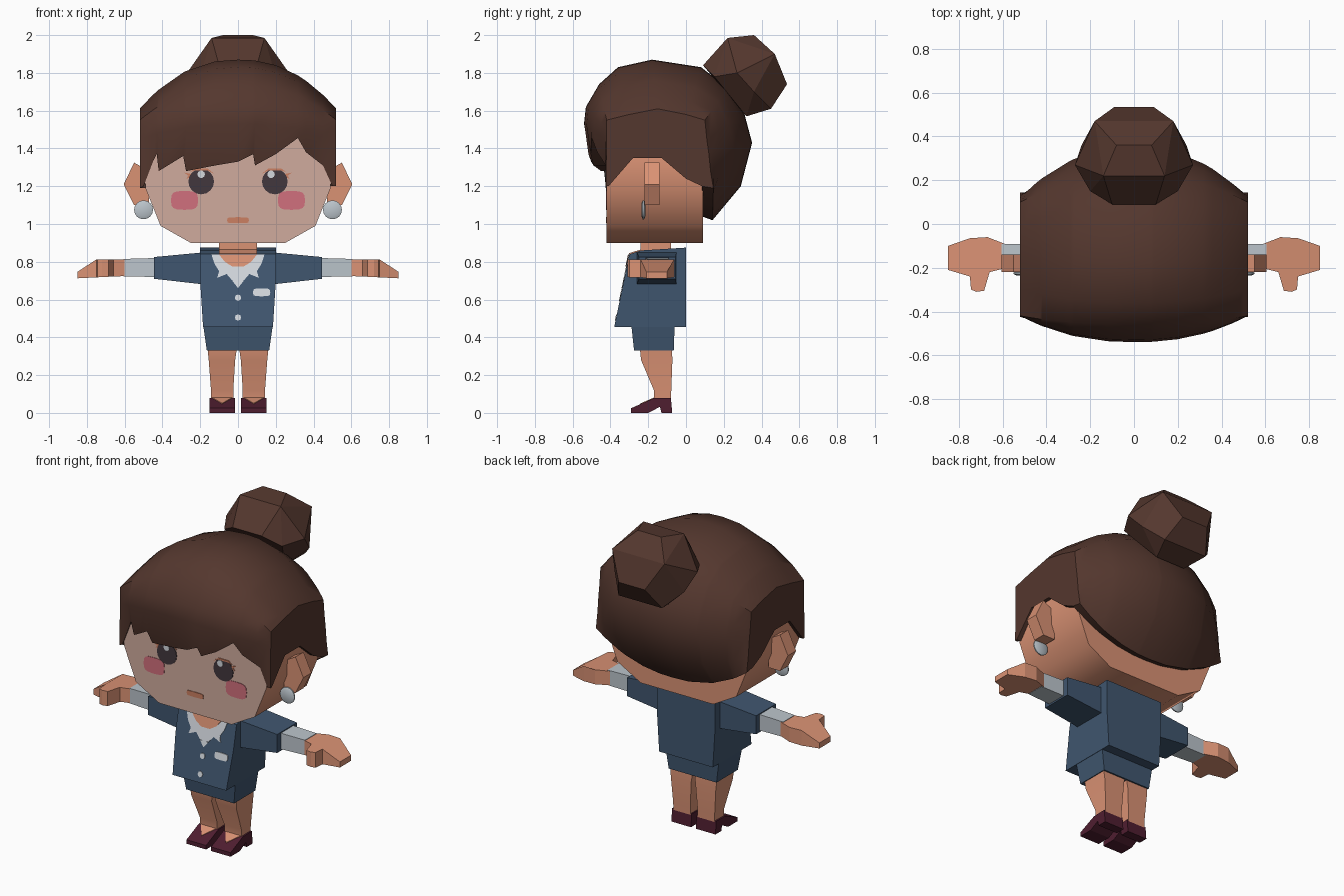
import bpy, bmesh, math

if "Cube" in bpy.data.objects:
    bpy.data.objects.remove(bpy.data.objects["Cube"])


def material(name, hexcode):
    def lin(c):
        return c / 12.92 if c <= 0.04045 else ((c + 0.055) / 1.055) ** 2.4
    m = bpy.data.materials.new(name)
    m.diffuse_color = [lin(int(hexcode[i:i + 2], 16) / 255) for i in (0, 2, 4)] + [1]
    m.use_nodes = True
    m.node_tree.nodes["Principled BSDF"].inputs["Base Color"].default_value = m.diffuse_color
    return m


HAIR = material("brown hair", "54372E")
SKIN = material("warm skin", "DA9274")
FACE = material("pale face skin", "D0AB9E")
NAVY = material("navy cloth", "40566F")
WHITE = material("white shirt", "D3D8DE")
SILVER = material("silver", "BCC5CC")
EYE = material("dark eye", "42373D")
PINK = material("pink blush", "D1707D")
LIP = material("lip orange", "CC8062")
SHOE = material("burgundy leather", "4F1E30")


def build(name, verts, faces, mats, angle=0):
    """Mesh object with outward normals; angle > 0 smooths edges below it."""
    me = bpy.data.meshes.new(name)
    me.from_pydata(verts, [], faces)
    bm = bmesh.new()
    bm.from_mesh(me)
    bmesh.ops.remove_doubles(bm, verts=bm.verts, dist=1e-5)
    bmesh.ops.recalc_face_normals(bm, faces=bm.faces)
    bm.to_mesh(me)
    bm.free()
    for m in mats:
        me.materials.append(m)
    if angle:
        for p in me.polygons:
            p.use_smooth = True
        me.set_sharp_from_angle(angle=math.radians(angle))
    ob = bpy.data.objects.new(name, me)
    bpy.context.collection.objects.link(ob)
    return ob


def loft(name, rings, mat, angle=0):
    """Closed solid through a list of equal rings."""
    n = len(rings[0])
    verts = [v for r in rings for v in r]
    faces = [[k * n + i, k * n + (i + 1) % n, (k + 1) * n + (i + 1) % n, (k + 1) * n + i]
             for k in range(len(rings) - 1) for i in range(n)]
    faces += [list(range(n))[::-1], list(range(len(verts) - n, len(verts)))]
    return build(name, verts, faces, [mat], angle)


def box_x(x, y0, y1, z0, z1):
    return [(x, y0, z0), (x, y1, z0), (x, y1, z1), (x, y0, z1)]


def box_z(z, x0, x1, y0, y1):
    return [(x0, y0, z), (x1, y0, z), (x1, y1, z), (x0, y1, z)]


def plate(name, pts, surf, mat, lift=0.004):
    """Thin plate of (x, z) points lying on the surface y = surf(z)."""
    return loft(name, [[(x, surf(z) + 0.002, z) for x, z in pts],
                       [(x, surf(z) - lift, z) for x, z in pts]], mat)


def oval(cx, cz, rx, rz, n=16, power=1.0):
    out = []
    for i in range(n):
        c, s = math.cos(2 * math.pi * i / n), math.sin(2 * math.pi * i / n)
        out.append((cx + rx * math.copysign(abs(c) ** power, c),
                    cz + rz * math.copysign(abs(s) ** power, s)))
    return out


# Head: front outline extruded in depth, pale face on the front
half = [(0.25, 0.9), (0.41, 0.99), (0.49, 1.19), (0.5, 1.4), (0.45, 1.5)]
outline = half + [(-x, z) for x, z in reversed(half)]
head = loft("head", [[(x, y, z) for x, z in outline] for y in (-0.42, 0.09)], SKIN, 50)
head.data.materials.append(FACE)
for p in head.data.polygons:
    if p.normal.y < -0.9:
        p.material_index = 1

# Hair: side profile blended from the middle to the temples, jagged fringe
MID = [(-0.54, 1.53), (-0.53, 1.62), (-0.46, 1.74), (-0.36, 1.83), (-0.18, 1.87), (0.08, 1.83),
       (0.22, 1.72), (0.31, 1.58), (0.35, 1.43), (0.29, 1.2), (0.14, 1.02), (0.085, 1.04)]
SIDE = [(-0.42, 1.45), (-0.42, 1.5), (-0.42, 1.55), (-0.3, 1.58), (-0.15, 1.61), (0, 1.58),
        (0.1, 1.55), (0.11, 1.45), (0.12, 1.38), (0.13, 1.28), (0.145, 1.19), (0.085, 1.2)]
FRINGE = [(-0.52, 1.19), (-0.5, 1.2), (-0.45, 1.33), (-0.43, 1.37), (-0.42, 1.28), (-0.29, 1.36),
          (-0.275, 1.28), (-0.12, 1.31), (0, 1.33), (0.08, 1.37), (0.09, 1.31), (0.2, 1.37),
          (0.317, 1.455), (0.36, 1.38), (0.45, 1.31), (0.5, 1.2), (0.52, 1.2)]
verts, faces = [], []
n = len(MID) + 2
for x, zf in FRINGE:
    w = (abs(x) / 0.52) ** 2.3
    arc = [(a[0] + (b[0] - a[0]) * w, a[1] + (b[1] - a[1]) * w) for a, b in zip(MID, SIDE)]
    yf = min(-0.425, arc[0][0] + 1.3 * (1.5 - zf) ** 2)
    verts += [(x, y, z) for y, z in [(-0.41, zf), (yf, zf)] + arc]
for k in range(len(FRINGE) - 1):
    faces += [[k * n + i, k * n + i + 1, (k + 1) * n + i + 1, (k + 1) * n + i] for i in range(n - 1)]
for start, s in ((0, -1), ((len(FRINGE) - 1) * n, 1)):
    base = len(verts)
    verts += [(s * 0.52, y, z) for y, z in ((0, 1.24), (-0.13, 1.35), (-0.28, 1.35))]
    faces.append(list(range(start, start + n)) + [base, base + 1, base + 2])
    rim = [start + n - 1, base, base + 1, base + 2, start]
    inner = len(verts)
    verts += [(s * 0.485, verts[i][1], verts[i][2]) for i in rim]
    faces += [[rim[i], rim[i + 1], inner + i + 1, inner + i] for i in range(4)]
build("hair", verts, faces, [HAIR], 40)

# Bun: faceted hull
bm = bmesh.new()
for x, y, z in [(0.08, 0.36, 2.0), (0.14, 0.22, 1.985), (0.18, 0.47, 1.9), (0.09, 0.535, 1.74),
                (0.1, 0.09, 1.84), (0.27, 0.27, 1.8), (0.24, 0.36, 1.7), (0.15, 0.45, 1.61),
                (0.1, 0.32, 1.57), (0.2, 0.15, 1.78)]:
    for s in (1, -1):
        bm.verts.new((s * x, y, z))
bmesh.ops.convex_hull(bm, input=bm.verts)
bmesh.ops.dissolve_limit(bm, angle_limit=0.12, verts=bm.verts, edges=bm.edges)
me = bpy.data.meshes.new("hair_bun")
bm.to_mesh(me)
bm.free()
me.materials.append(HAIR)
bpy.context.collection.objects.link(bpy.data.objects.new("hair_bun", me))


# Face details
def face_y(z):
    return -0.42


plate("mouth", oval(0, 1.02, 0.058, 0.016, 12, 0.4), face_y, LIP)
for s, side in ((1, "right"), (-1, "left")):
    def flip(pts):
        return [(s * x, z) for x, z in pts]
    plate("eye_" + side, oval(s * 0.195, 1.225, 0.068, 0.068), face_y, EYE)
    plate("cheek_" + side, oval(s * 0.283, 1.125, 0.072, 0.05, 16, 0.6), face_y, PINK, 0.003)
    plate("upper_lash_" + side, flip([(0.125, 1.265), (0.16, 1.293), (0.23, 1.293), (0.255, 1.275),
                                      (0.23, 1.283), (0.16, 1.283)]), face_y, LIP, 0.006)
    plate("outer_lash_" + side, flip([(0.25, 1.265), (0.285, 1.272), (0.262, 1.255), (0.275, 1.24),
                                      (0.25, 1.245)]), face_y, LIP, 0.003)
    # Ears and earrings
    ear = flip([(0.47, 1.28), (0.55, 1.325), (0.605, 1.21), (0.55, 1.1), (0.47, 1.1)])
    loft("ear_" + side, [[(x, y, z) for x, z in ear] for y in (-0.22, -0.14)], SKIN)
    disc = oval(s * 0.5, 1.075, 1, 1)
    loft("earring_" + side, [[(s * 0.5 + (x - s * 0.5) * r, y, 1.075 + (z - 1.075) * r) for x, z in disc]
                             for y, r in ((-0.236, 0.035), (-0.229, 0.05), (-0.222, 0.05), (-0.215, 0.035))],
         SILVER, 60)
for x in (-0.195, 0.175):
    plate("eye_glint", oval(x, 1.263, 0.02, 0.02, 10), face_y, WHITE, 0.008)

# Neck, jacket and skirt
loft("neck", [box_z(0.8, -0.1, 0.1, -0.24, -0.08), box_z(0.93, -0.1, 0.1, -0.24, -0.08)], SKIN)
jacket = [(-0.38, 0.455), (-0.33, 0.695), (-0.3, 0.84), (-0.24, 0.86), (0, 0.875), (0, 0.695), (0, 0.455)]
loft("jacket", [[(s * (0.185 if z < 0.5 else 0.2), y, z) for y, z in jacket] for s in (-1, 1)], NAVY)
loft("skirt", [box_z(0.33, -0.165, 0.165, -0.275, -0.065),
               box_z(0.47, -0.185, 0.185, -0.29, -0.06)], NAVY)


# Shirt front, neckline, buttons and pocket
def chest_y(z):
    return -0.38 + 0.05 * (z - 0.455) / 0.24 if z < 0.695 else -0.33 + 0.03 * (z - 0.695) / 0.145


shirt = [(0.14, 0.838), (0.125, 0.79), (0.1, 0.75), (0.11, 0.715), (0.06, 0.735), (0.03, 0.7)]
plate("shirt_front", shirt + [(0, 0.696)] + [(-x, z) for x, z in reversed(shirt)], chest_y, WHITE)
plate("shirt_point", [(0.028, 0.697), (-0.028, 0.697), (0, 0.66)], chest_y, WHITE)
plate("neckline", [(0.1, 0.838), (0.07, 0.8), (0.03, 0.775), (-0.03, 0.775), (-0.07, 0.8), (-0.1, 0.838)],
      chest_y, SKIN, 0.007)
loft("neckline_top", [[(x, y - d * 0.4, z + d) for x, y, z in
                       ((-0.1, -0.3, 0.84), (0.1, -0.3, 0.84), (0.1, -0.235, 0.861), (-0.1, -0.235, 0.861))]
                      for d in (-0.002, 0.005)], SKIN)
for z in (0.61, 0.505):
    plate("button", oval(0, z, 0.017, 0.017, 8), chest_y, WHITE)
plate("pocket", oval(0.125, 0.638, 0.046, 0.021, 12, 0.5), chest_y, WHITE)

# Arms, hands, legs and shoes, mirrored
HAND = [(0.58, -0.2), (0.66, -0.22), (0.685, -0.305), (0.72, -0.31), (0.745, -0.3), (0.75, -0.24),
        (0.85, -0.21), (0.85, -0.1), (0.75, -0.065), (0.67, -0.06), (0.58, -0.095)]
SOLE = [(-0.29, 0), (-0.29, 0.025), (-0.17, 0.078), (-0.08, 0.08), (-0.073, 0), (-0.13, 0),
        (-0.138, 0.032), (-0.2, 0)]
for s, side in ((1, "right"), (-1, "left")):
    def mirrored(ring):
        return [(s * x, y, z) for x, y, z in ring]
    loft("sleeve_" + side, [mirrored(box_x(0.18, -0.26, -0.05, 0.68, 0.85)),
                            mirrored(box_x(0.445, -0.25, -0.055, 0.71, 0.825))], NAVY)
    loft("cuff_" + side, [mirrored(box_x(0.43, -0.215, -0.09, 0.72, 0.82)),
                          mirrored(box_x(0.605, -0.205, -0.092, 0.722, 0.815))], SILVER)
    loft("hand_" + side, [mirrored([(x, y, 0.725 - 0.05 * max(0, x - 0.6)) for x, y in HAND]),
                          mirrored([(x, y, 0.812 - 0.65 * max(0, x - 0.75)) for x, y in HAND])], SKIN)
    loft("leg_" + side, [mirrored(box_z(*r)) for r in ((0.05, 0.025, 0.142, -0.17, -0.08),
                                                       (0.12, 0.025, 0.143, -0.17, -0.078),
                                                       (0.28, 0.015, 0.155, -0.238, -0.072),
                                                       (0.35, 0.005, 0.162, -0.245, -0.075))], SKIN, 40)
    loft("shoe_" + side, [[(s * x, y, z) for y, z in SOLE] for x in (0.017, 0.152)], SHOE)
    loft("instep_" + side, [mirrored([(0.03, -0.168, 0.078 + d), (0.138, -0.168, 0.078 + d),
                                      (0.084, -0.24, 0.047 + d)]) for d in (-0.003, 0.004)], SKIN)
